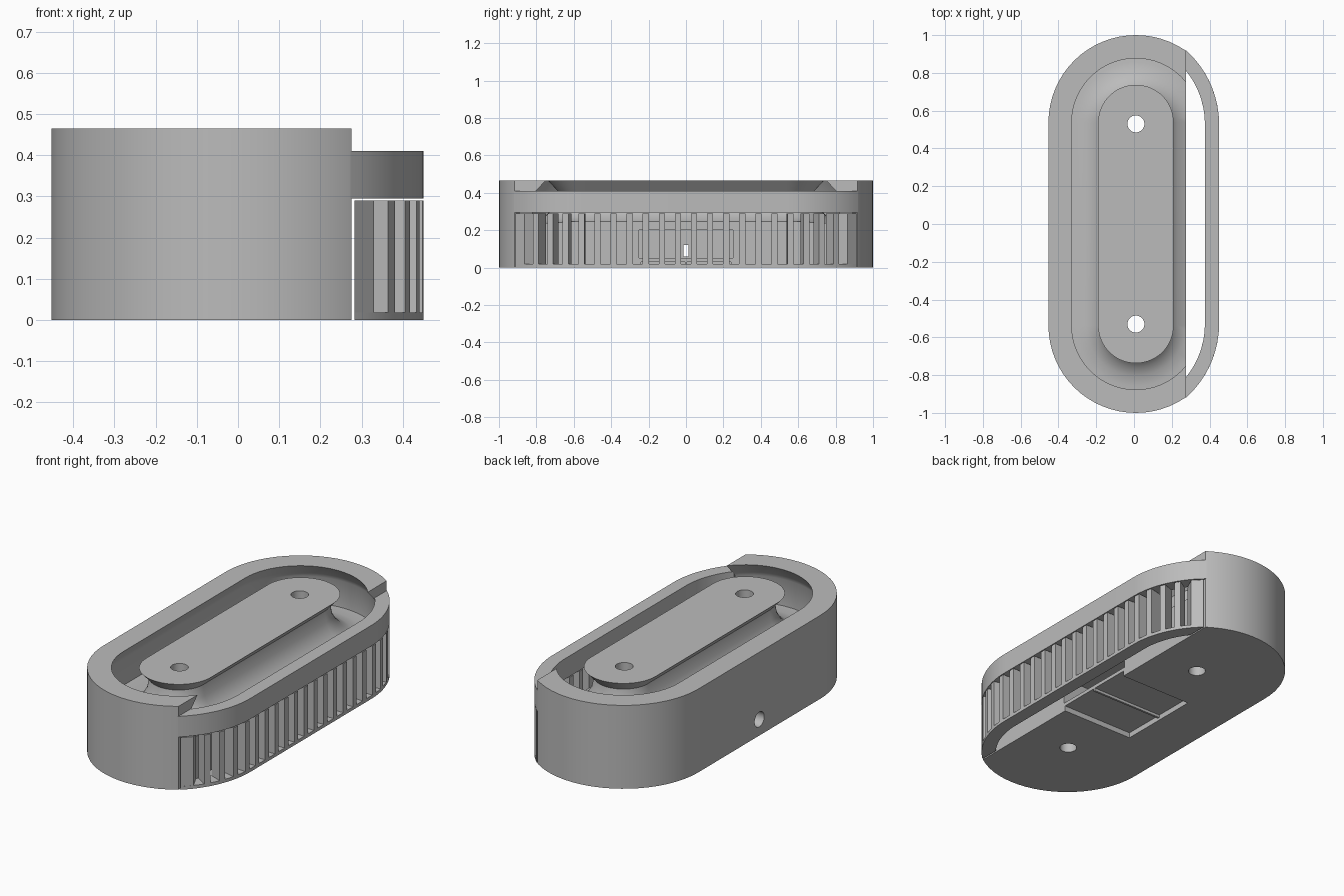
import bpy
import bmesh
from math import acos, cos, pi, sin
from mathutils import Matrix

if "Cube" in bpy.data.objects:
    bpy.data.objects.remove(bpy.data.objects["Cube"])

grey = bpy.data.materials.new("plain grey")
grey.use_nodes = True
COLOUR = (0.5, 0.5, 0.5, 1)
grey.diffuse_color = COLOUR
grey.node_tree.nodes["Principled BSDF"].inputs["Base Color"].default_value = COLOUR

CX, END_Y = 0.01, 0.537        # centre line and end centres of the body
CUT = 0.275                    # plane where the body stops
ARC_X, ARC_Y = -0.07, 0.53     # end centres of the curved side wall
R_OUT, R_IN = 0.52, 0.445


def finish(name, bm):
    bmesh.ops.recalc_face_normals(bm, faces=bm.faces)
    mesh = bpy.data.meshes.new(name)
    bm.to_mesh(mesh)
    bm.free()
    mesh.materials.append(grey)
    obj = bpy.data.objects.new(name, mesh)
    bpy.context.collection.objects.link(obj)
    return obj


def smooth(obj):
    bpy.ops.object.select_all(action="DESELECT")
    obj.select_set(True)
    bpy.context.view_layer.objects.active = obj
    bpy.ops.object.shade_smooth_by_angle(angle=0.5)


def prism(bm, outline, z0, z1):
    low = [bm.verts.new((x, y, z0)) for x, y in outline]
    high = [bm.verts.new((x, y, z1)) for x, y in outline]
    bm.faces.new(low)
    bm.faces.new(high)
    for i in range(len(low)):
        j = (i + 1) % len(low)
        bm.faces.new((low[i], low[j], high[j], high[i]))


def box(bm, x0, x1, y0, y1, z0, z1):
    prism(bm, [(x0, y0), (x1, y0), (x1, y1), (x0, y1)], z0, z1)


def stadium(r, steps=32):
    pts = []
    for start, cy in ((0, END_Y), (pi, -END_Y)):
        for i in range(steps + 1):
            a = start + pi * i / steps
            pts.append((CX + r * cos(a), cy + r * sin(a)))
    return pts


def arc_point(r, a, side=1):
    return ARC_X + r * cos(a), side * (ARC_Y + r * sin(a))


def wall_line(r, x_start, steps=20):
    a_end = acos((x_start - ARC_X) / r)
    angles = [a_end * i / steps for i in range(steps + 1)]
    return ([arc_point(r, a, -1) for a in reversed(angles)]
            + [arc_point(r, a) for a in angles])


def side_wall(bm, x_start, z0, z1):
    outline = wall_line(R_OUT, x_start) + wall_line(R_IN, x_start)[::-1]
    prism(bm, outline, z0, z1)


# Body: outer wall, undercut lip, curved trough and central island in one sweep
profile = [(0.463, 0), (0.463, 0.465), (0.34, 0.465), (0.375, 0.41),
           (0.388, 0.385), (0.388, 0.237), (0.32, 0.238), (0.265, 0.247),
           (0.22, 0.27), (0.185, 0.305), (0.16, 0.35), (0.15, 0.41), (0.2, 0.465)]
bm = bmesh.new()
rings = [[bm.verts.new((x, y, z)) for x, y in stadium(r)] for r, z in profile]
for low, high in zip(rings, rings[1:]):
    for i in range(len(low)):
        j = (i + 1) % len(low)
        bm.faces.new((low[i], low[j], high[j], high[i]))
bm.faces.new(rings[0])
bm.faces.new(rings[-1])
body = finish("body", bm)

# Cutters: flat side, screw holes, cable hole and underside pocket
cutters = []


def cutter(name, build):
    cut = bmesh.new()
    build(cut)
    obj = finish(name, cut)
    obj.hide_render = True
    cutters.append(obj)


def rod(bm, radius, length, matrix):
    bmesh.ops.create_cone(bm, cap_ends=True, segments=32, radius1=radius,
                          radius2=radius, depth=length, matrix=matrix)


cutter("side_cutter", lambda b: box(b, CUT, 1, -1.2, 1.2, -0.2, 0.8))
for y in (-0.53, 0.53):
    cutter("screw_cutter", lambda b: rod(b, 0.045, 2, Matrix.Translation((CX, y, 0))))
cutter("cable_cutter", lambda b: rod(
    b, 0.042, 0.4, Matrix.Translation((-0.45, 0, 0.09)) @ Matrix.Rotation(pi / 2, 4, "Y")))
cutter("channel_cutter", lambda b: box(b, -0.3, 0, -0.014, 0.014, 0.06, 0.12))
cutter("compartment_cutter", lambda b: box(b, -0.16, 0.4, -0.25, 0.25, 0.05, 0.2))
cutter("pocket_cutter", lambda b: box(b, -0.17, 0.4, -0.24, 0.24, -0.1, 0.03))

for c in cutters:
    mod = body.modifiers.new(c.name, "BOOLEAN")
    mod.operation = "DIFFERENCE"
    mod.solver = "EXACT"
    mod.object = c
bpy.context.view_layer.update()
graph = bpy.context.evaluated_depsgraph_get()
cut_mesh = bpy.data.meshes.new_from_object(body.evaluated_get(graph))
body.modifiers.clear()
body.data = cut_mesh
for c in cutters:
    bpy.data.objects.remove(c)
smooth(body)

# Thin rib dividing the underside pocket
bm = bmesh.new()
box(bm, -0.17, CUT, -0.006, 0.006, 0.015, 0.032)
finish("pocket_rib", bm)

# Curved upper side band
bm = bmesh.new()
side_wall(bm, CUT - 0.002, 0.295, 0.41)
smooth(finish("side_band", bm))

# Grille: bottom rail, upright slats and end posts
START, RAIL, TOP, PITCH, HALF = 0.283, 0.018, 0.29, 0.086, 0.0165
bm = bmesh.new()
side_wall(bm, START, 0, RAIL)
smooth(finish("grille_rail", bm))

bm = bmesh.new()
for side in (-1, 1):
    for k in range(10):
        s = (k + 0.5) * PITCH
        a = max(0, s - ARC_Y) / R_OUT
        y_base = min(s, ARC_Y)
        outline = []
        for r, t in ((R_IN, -HALF), (R_OUT, -HALF), (R_OUT, HALF), (R_IN, HALF)):
            x = ARC_X + r * cos(a) - t * sin(a)
            y = y_base + r * sin(a) + t * cos(a)
            outline.append((x, side * y))
        prism(bm, outline, RAIL - 0.002, TOP)
    post = [arc_point(r, acos((x - ARC_X) / r), side)
            for r, x in ((R_IN, START), (R_OUT, START), (R_OUT, 0.33), (R_IN, 0.292))]
    prism(bm, post, RAIL - 0.002, TOP)
finish("grille_slats", bm)
